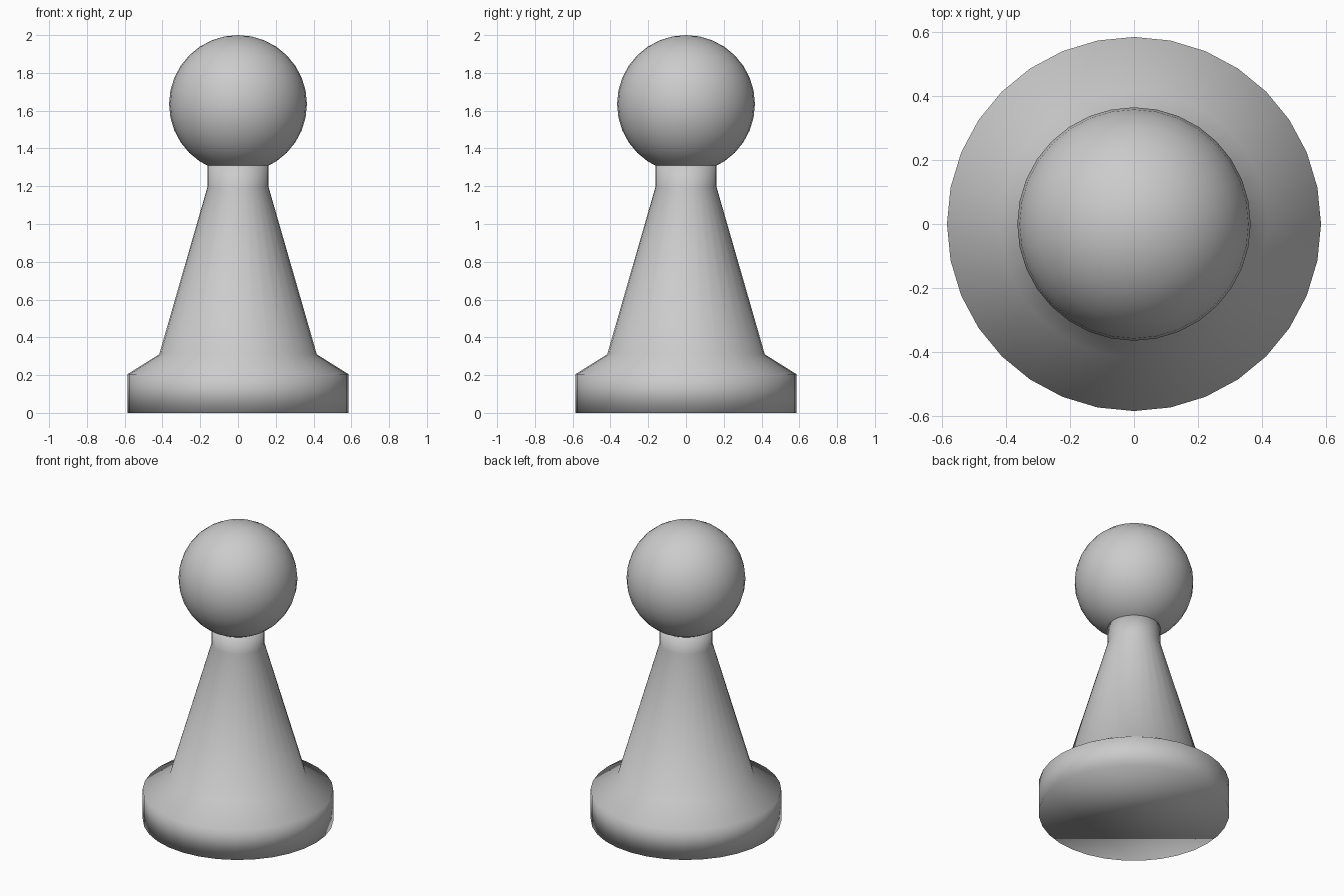
import bpy, bmesh
from math import cos, sin, tau

if "Cube" in bpy.data.objects:
    bpy.data.objects.remove(bpy.data.objects["Cube"])

SIDES = 32


def lathe(name, profile):
    """Revolve (radius, height) points around z and cap both ends."""
    bm = bmesh.new()
    rings = [[bm.verts.new((r * cos(tau * i / SIDES), r * sin(tau * i / SIDES), z))
              for i in range(SIDES)] for r, z in profile]
    for low, high in zip(rings, rings[1:]):
        for i in range(SIDES):
            j = (i + 1) % SIDES
            bm.faces.new((low[i], low[j], high[j], high[i]))
    bm.faces.new(rings[0][::-1])
    bm.faces.new(rings[-1])
    for face in bm.faces:
        face.smooth = True
    mesh = bpy.data.meshes.new(name)
    bm.to_mesh(mesh)
    bm.free()
    obj = bpy.data.objects.new(name, mesh)
    bpy.context.collection.objects.link(obj)
    return obj


# Body: round base, sloped shoulder, tapering cone and short neck
lathe("body", [(0.585, 0.0), (0.585, 0.205), (0.417, 0.31), (0.162, 1.195), (0.162, 1.32)])

# Ball head resting on the neck
bpy.ops.mesh.primitive_uv_sphere_add(segments=SIDES, ring_count=16, radius=0.365,
                                     location=(0, 0, 1.635))
head = bpy.context.object
head.name = "head"
bpy.ops.object.shade_smooth()
